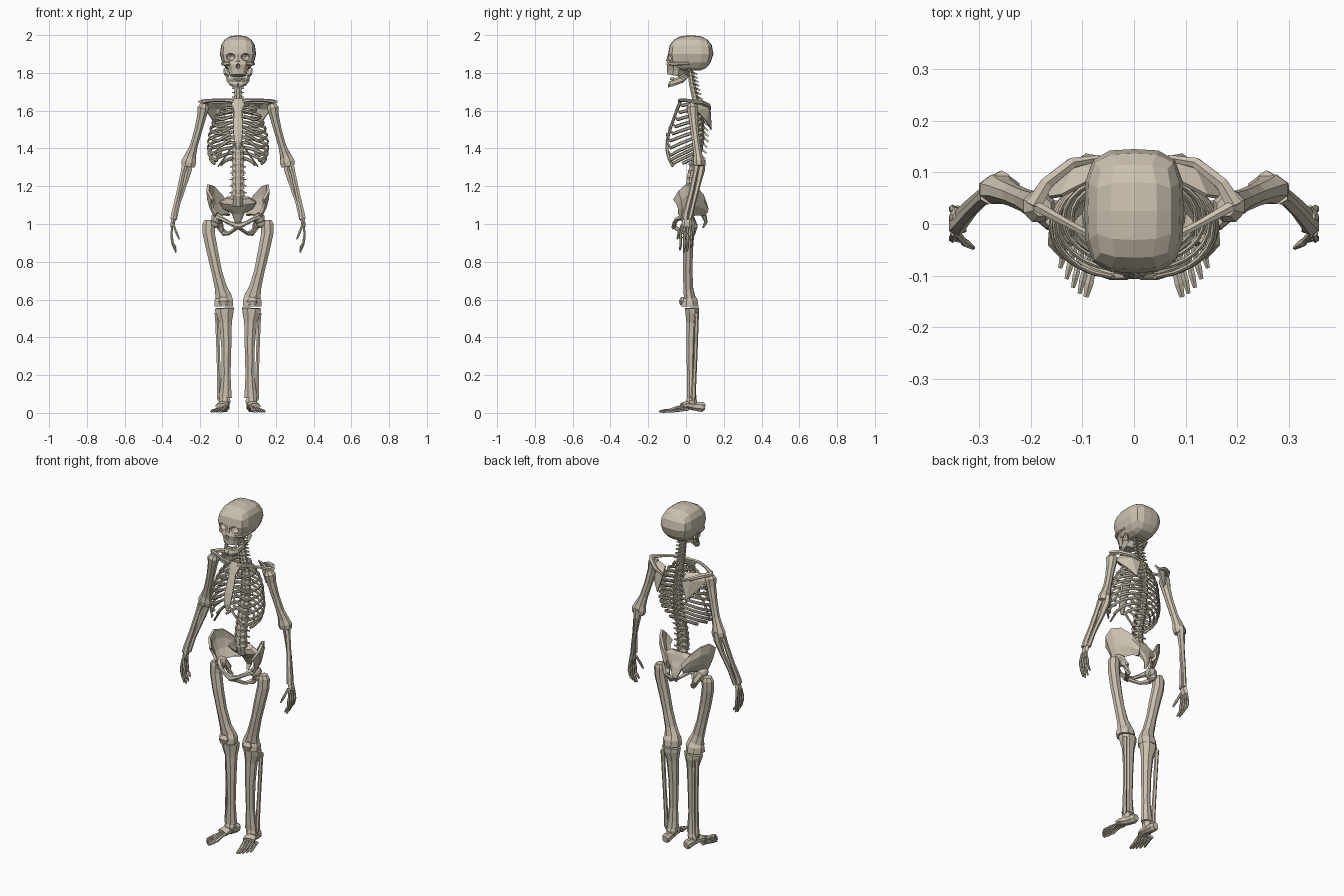
import bpy, bmesh, math
from mathutils import Vector, Matrix

bone = bpy.data.materials.new("bone")
bone.diffuse_color = (0.60, 0.535, 0.43, 1)
Y, Z = Vector((0, 1, 0)), Vector((0, 0, 1))


def tube(bm, pts, n=8, ref=Y):
    """Loft through (x, y, z, radius across, radius along ref)."""
    c = [Vector(p[:3]) for p in pts]
    rings = []
    for i, p in enumerate(pts):
        t = (c[min(i + 1, len(c) - 1)] - c[max(i - 1, 0)]).normalized()
        u = ref.cross(t).normalized()
        v = t.cross(u)
        r1, r2 = p[3] * 1.06, p[-1] * 1.06
        rings.append([bm.verts.new(c[i] + u * r1 * math.cos(a) + v * r2 * math.sin(a))
                      for a in [2 * math.pi * (k + .5) / n for k in range(n)]])
    for a, b in zip(rings, rings[1:]):
        for k in range(n):
            bm.faces.new((a[k], a[(k + 1) % n], b[(k + 1) % n], b[k]))
    bm.faces.new(rings[0][::-1])
    bm.faces.new(rings[-1])


def ball(bm, loc, size, sub=2):
    bmesh.ops.create_icosphere(bm, subdivisions=sub, radius=1,
                               matrix=Matrix.Translation(loc) @ Matrix.Diagonal((*size, 1)))


def finish(name, bm, mirror=False, thick=0):
    bmesh.ops.recalc_face_normals(bm, faces=bm.faces)
    me = bpy.data.meshes.new(name)
    bm.to_mesh(me)
    bm.free()
    me.materials.append(bone)
    ob = bpy.data.objects.new(name, me)
    bpy.context.collection.objects.link(ob)
    if thick:
        s = ob.modifiers.new("thickness", 'SOLIDIFY')
        s.thickness, s.offset = thick, 0
    if mirror:
        ob.modifiers.new("mirror", 'MIRROR')
    return ob


def part(name, *tubes, mirror=True, n=8, ref=Y, balls=()):
    bm = bmesh.new()
    for t in tubes:
        tube(bm, t, n, ref)
    for loc, size in balls:
        ball(bm, loc, size)
    return finish(name, bm, mirror)


def lerp_path(path, z):
    for (y0, z0), (y1, z1) in zip(path, path[1:]):
        if z >= z1:
            return y0 + (y1 - y0) * (z - z0) / (z1 - z0)
    return path[-1][0]


# Skull: rounded cube cranium, face block, carved eye and nose sockets
bm = bmesh.new()
bmesh.ops.create_cube(bm, size=2)
bmesh.ops.subdivide_edges(bm, edges=bm.edges[:], cuts=3, use_grid_fill=True)
for v in bm.verts:
    flat = (abs(v.co.x) ** 3.6 + abs(v.co.y) ** 3.6) ** (1 / 3.6)
    p = v.co / (flat ** 2.4 + abs(v.co.z) ** 2.4) ** (1 / 2.4)
    z = max(p.z, -.88)
    s = 1 + .16 * min(z + .1, 0)
    v.co = (p.x * .096 * s, .025 + p.y * .12 * (s if p.y > 0 else 1), 1.9 + z * .1)
cranium = finish("cranium", bm)
face = part("upper_jaw", [(0, -.045, 1.875, .066, .045), (0, -.05, 1.84, .062, .052),
            (0, -.052, 1.812, .05, .046), (0, -.057, 1.785, .043, .04)], mirror=False, n=10)
bm = bmesh.new()
for x in (-.04, .04):
    ball(bm, (x, -.1, 1.884), (.025, .045, .021))
ball(bm, (0, -.105, 1.835), (.012, .03, .017), 1)
cutter = finish("socket_cutter", bm)
cutter.hide_render = True
cutter.display_type = 'WIRE'
for ob in (cranium, face):
    b = ob.modifiers.new("sockets", 'BOOLEAN')
    b.object, b.solver = cutter, 'EXACT'
part("cheekbones", [(.04, -.088, 1.85, .007, .009), (.068, -.068, 1.848, .008, .011),
     (.084, -.03, 1.848, .006, .008), (.084, .02, 1.85, .005, .007)], ref=Z, n=6)
part("nose_bone", [(0, -.088, 1.9, .009, .006), (0, -.1, 1.862, .012, .006)], mirror=False, n=6)
part("lower_jaw", [(.066, .018, 1.825, .006, .014), (.062, .004, 1.79, .007, .02),
     (.053, -.025, 1.766, .008, .019), (.039, -.06, 1.75, .008, .017),
     (.02, -.08, 1.743, .008, .018), (0, -.085, 1.742, .008, .02)], ref=Vector((.3, .6, 1)), n=6)
part("teeth", [(-.036, -.062, 1.77, .005, .008), (-.018, -.082, 1.768, .005, .008),
     (.018, -.082, 1.768, .005, .008), (.036, -.062, 1.77, .005, .008)], ref=Z, n=4, mirror=False)

# Spine: vertebrae with rear spines and side processes, on a slim core
spine = [(.018, 1.83), (.032, 1.74), (.05, 1.66), (.075, 1.56), (.076, 1.46),
         (.055, 1.35), (.03, 1.25), (.025, 1.17), (.045, 1.1)]
bm = bmesh.new()
tube(bm, [(0, y, z, .014 + .014 * (1.83 - z) / .7) for y, z in spine])
z = 1.81
for i in range(24):
    h = .0195 + .0165 * i / 23
    y, r = lerp_path(spine, z - h / 2), .019 + .018 * i / 23
    tube(bm, [(0, y, z - h * .05, r, r * .75), (0, y, z - h * .5, r * .88, r * .66),
              (0, y, z - h * .88, r, r * .75)])
    drop = .022 if 7 <= i < 19 else .008
    tube(bm, [(0, y + r * .5, z - h * .4, .006, .009),
              (0, y + r * .6 + .025, z - h * .5 - drop, .003, .005)], 4, Z)
    w = r + .008
    tube(bm, [(-w, y + .02, z - h * .4, .004), (0, y + .012, z - h * .5, .008),
              (w, y + .02, z - h * .4, .004)], 4, Z)
    z -= h
finish("spine", bm)

# Ribs: twelve flattened hoops, the first seven reaching the sternum
widths = [.062, .096, .12, .136, .147, .154, .159, .161, .158, .15, .125, .095]
bm = bmesh.new()
for i, w in enumerate(widths):
    zb = 1.648 - .0265 * i
    yb = lerp_path(spine, zb) + .02
    yf = -.03 - .075 * min(i / 5, 1)
    end = 168 if i < 7 else [150, 140, 128, 95, 70][i - 7]
    drop = .02 + .0115 * min(i, 7)
    pts = []
    steps = 13
    for k in range(steps):
        t = math.radians(8 + (end - 8) * k / (steps - 1))
        f = min(t / math.radians(140), 1)
        rise = max(0, math.degrees(t) - 140) / 28
        zz = zb - drop * f ** 1.2 + rise * (drop * .25 + .004 * i)
        x = w * abs(math.sin(t)) ** .85
        pts.append((x, (yb + yf) / 2 + (yb - yf) / 2 * math.cos(t), zz, .0045, .0085))
    tube(bm, pts, 6, Z)
# lower rib margin sweeping up to the sternum
tube(bm, [(.012, -.1, 1.43, .005, .008), (.045, -.1, 1.39, .005, .008),
          (.075, -.09, 1.345, .005, .008), (.105, -.07, 1.305, .004, .007)], 6, Y)
finish("ribs", bm, True)
part("sternum", [(0, -.025, 1.662, .034, .008), (0, -.035, 1.635, .036, .009),
     (0, -.05, 1.6, .021, .008), (0, -.085, 1.5, .026, .008),
     (0, -.1, 1.44, .02, .007), (0, -.102, 1.4, .006, .004)], mirror=False)

# Shoulder girdle
part("collarbones", [(.025, -.033, 1.652, .011), (.07, -.03, 1.655, .008),
     (.13, .002, 1.655, .008), (.19, .035, 1.648, .011)], ref=Z, n=6)
bm = bmesh.new()
v = [bm.verts.new(p) for p in [(.068, .092, 1.645), (.062, .127, 1.6), (.092, .133, 1.5),
     (.13, .105, 1.545), (.172, .05, 1.605), (.14, .055, 1.642), (.112, .118, 1.61)]]
for k in range(6):
    bm.faces.new((v[6], v[k], v[(k + 1) % 6]))
finish("shoulder_blades", bm, True, .008)
part("shoulder_ridges", [(.066, .128, 1.608, .006), (.12, .118, 1.628, .011),
     (.17, .078, 1.645, .013), (.195, .035, 1.647, .017, .01)], ref=Z, n=6)

# Arms
part("upper_arms", [(.178, .033, 1.638, .018), (.184, .034, 1.615, .031), (.192, .037, 1.57, .025),
     (.212, .046, 1.49, .021), (.235, .056, 1.41, .021), (.252, .064, 1.36, .03, .023),
     (.26, .067, 1.33, .04, .029), (.265, .068, 1.305, .036, .026)])
part("forearms", [(.282, .056, 1.305, .017), (.292, .05, 1.27, .013), (.318, .024, 1.15, .013),
     (.338, .0, 1.06, .015), (.342, -.004, 1.025, .018)],
     [(.256, .088, 1.34, .015), (.262, .08, 1.29, .02), (.28, .066, 1.22, .014),
      (.315, .04, 1.11, .011), (.335, .02, 1.025, .012)], n=6)
bm = bmesh.new()
tube(bm, [(.34, .006, 1.025, .012, .022), (.346, .005, 1.005, .012, .026),
          (.348, .004, .985, .009, .025)], 6)
for k, length in enumerate((.105, .125, .132, .118)):  # little to index finger
    y0, y1 = .022 - .013 * k, .029 - .019 * k
    tube(bm, [(.348, y0, .99, .007), (.352, y1, .95, .0055), (.351, y1, .93, .008),
              (.346, y1, .93 - length * .3, .0055), (.341, y1, .93 - length * .36, .007),
              (.328, y1 - .004, .98 - length, .004)], 6)
tube(bm, [(.343, -.018, 1.0, .007), (.33, -.033, .965, .006), (.327, -.036, .957, .008),
          (.311, -.046, .92, .004)], 6)
finish("hands", bm, True)

# Pelvis: dished wings between a crest line and a lower line
crest = [(.135, -.065, 1.13), (.16, -.04, 1.175), (.157, 0, 1.208), (.13, .05, 1.2),
         (.085, .088, 1.155), (.045, .108, 1.095)]
base = [(.115, -.04, 1.055), (.118, -.025, 1.035), (.112, 0, 1.035), (.095, .03, 1.045),
        (.07, .065, 1.05), (.045, .095, 1.045)]
bm = bmesh.new()
rows = []
for f in (0, .35, .7, 1):
    out = .012 * math.sin(math.pi * f)
    rows.append([bm.verts.new(Vector(b).lerp(Vector(c), f) + Vector((out, out, 0)))
                 for b, c in zip(base, crest)])
for a, b in zip(rows, rows[1:]):
    for k in range(5):
        bm.faces.new((a[k], a[k + 1], b[k + 1], b[k]))
finish("pelvis_wings", bm, True, .014)
part("pelvis_rings",
     [(.11, -.015, 1.04, .018), (.08, -.048, 1.025, .011), (.045, -.062, 1.005, .01),
      (0, -.064, .988, .012, .018)],
     [(.112, .02, 1.03, .024), (.094, .045, .985, .018), (.073, .035, .952, .016),
      (.048, -.005, .95, .009), (.006, -.055, .98, .011)],
     n=6, ref=Vector((.2, .3, 1)), balls=[((.113, .005, 1.03), (.03, .035, .032))])
part("sacrum", [(0, .045, 1.14, .06, .028), (0, .055, 1.115, .098, .028), (0, .072, 1.085, .08, .02),
     (0, .088, 1.06, .036, .016), (0, .1, 1.03, .024, .012), (0, .105, 1.01, .016, .009),
     (0, .09, .98, .006, .005)], mirror=False)

# Legs
part("thighs", [(.155, .018, 1.02, .022), (.155, .018, 1.0, .034, .028), (.155, .016, .95, .033, .028),
     (.137, .01, .86, .031, .027), (.113, .009, .75, .028, .026), (.09, .012, .66, .033, .026),
     (.077, .018, .615, .044, .03), (.075, .02, .595, .05, .042), (.075, .02, .562, .05, .047)],
     balls=[((.122, .012, 1.003), (.027, .026, .024))])
part("kneecaps", [(.076, -.016, .612, .016, .01), (.076, -.022, .592, .028, .016),
     (.076, -.02, .572, .018, .012)])
part("shins", [(.072, .032, .555, .052, .038), (.071, .033, .53, .048, .037), (.066, .03, .48, .034, .029),
     (.062, .026, .35, .027, .025), (.063, .026, .2, .024, .021), (.066, .028, .12, .031, .024),
     (.068, .03, .082, .036, .026)])
part("calf_bones", [(.112, .055, .53, .014), (.111, .056, .5, .011), (.104, .05, .3, .01),
     (.1, .042, .14, .011), (.1, .04, .085, .013), (.1, .038, .065, .008)], n=6)

# Feet
bm = bmesh.new()
tube(bm, [(.07, .03, .085, .022), (.07, .03, .065, .032, .03), (.072, .03, .04, .026, .03)])
tube(bm, [(.068, .1, .03, .016, .018), (.069, .085, .032, .024, .027), (.072, .04, .035, .024, .022),
          (.08, 0, .042, .032, .02), (.086, -.022, .036, .034, .015)], 8, Z)
for k in range(5):  # big toe first
    x0, y0, z0 = .062 + .0135 * k, -.012 + .006 * k, .034 - .004 * k
    x1, y1 = .093 + .0125 * k, -.141 + .004 * k + .0025 * k * k
    s = .009 if k == 0 else .007
    tip = lambda f, r, z: (x0 + (x1 - x0) * f, y0 + (y1 - y0) * f, z, r)
    tube(bm, [tip(0, s * 1.2, z0), tip(.25, s * .8, z0 * .85), tip(.56, s * 1.1, .013),
              tip(.63, s * .8, .012), tip(.8, s, .01), tip(1, s * .6, .007)], 6, Z)
finish("feet", bm, True)
